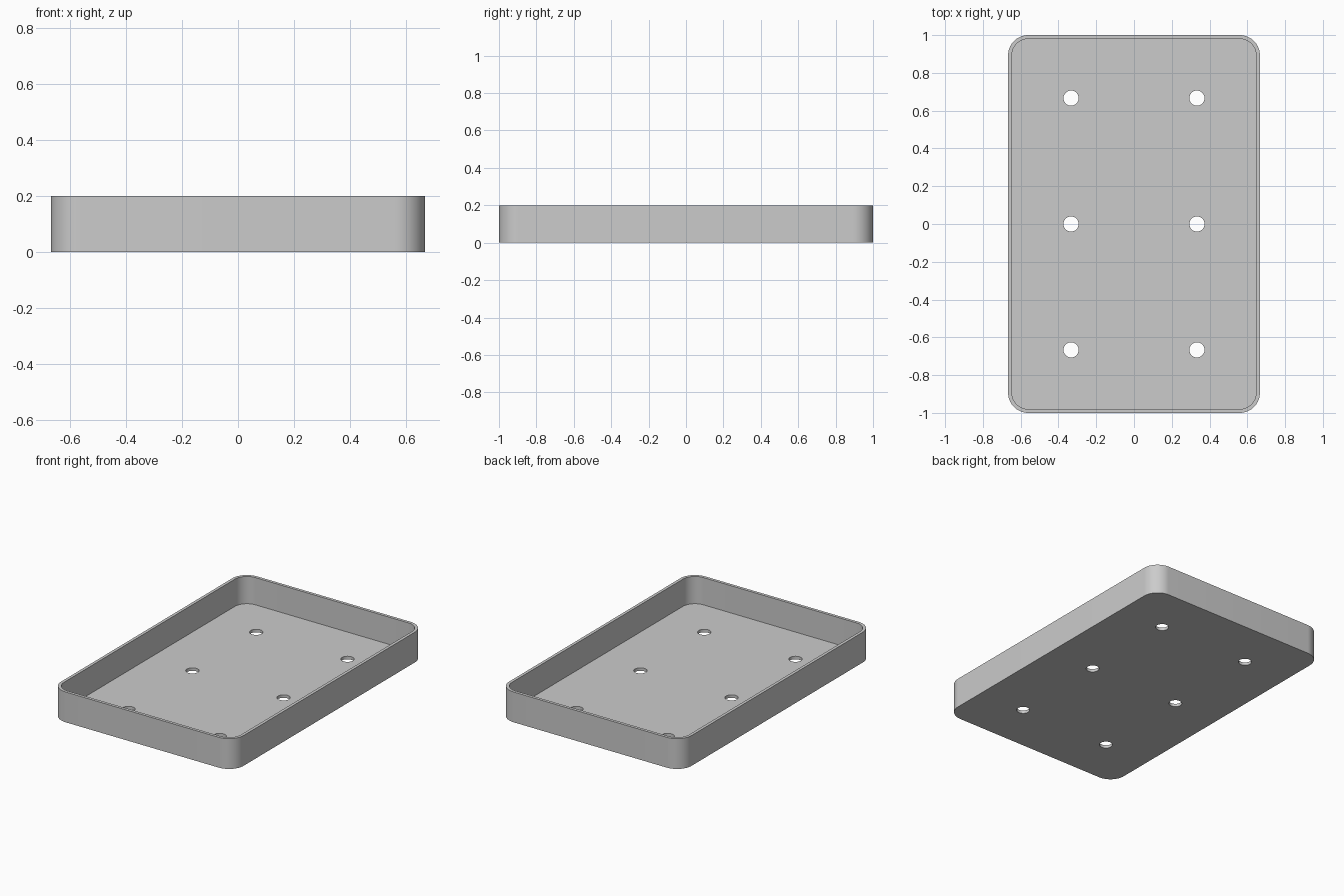
import bpy
import bmesh
from math import cos, sin, pi, radians

if "Cube" in bpy.data.objects:
    bpy.data.objects.remove(bpy.data.objects["Cube"], do_unlink=True)

HALF_X, HALF_Y, HEIGHT = 0.6667, 1.0, 0.2
WALL, FLOOR, CORNER = 0.02, 0.02, 0.107
HOLE_RADIUS, HOLE_X, HOLE_Y = 0.04, 0.3333, 0.6667
CORNER_STEPS = 16

grey = bpy.data.materials.new("plain_grey")
grey.use_nodes = True
grey.diffuse_color = (0.6, 0.6, 0.6, 1)
grey.node_tree.nodes["Principled BSDF"].inputs["Base Color"].default_value = (0.6, 0.6, 0.6, 1)


def rounded_outline(hx, hy, radius):
    """Anticlockwise rectangle with round corners."""
    points = []
    for i, (sx, sy) in enumerate([(1, 1), (-1, 1), (-1, -1), (1, -1)]):
        for k in range(CORNER_STEPS + 1):
            a = (i + k / CORNER_STEPS) * pi / 2
            points.append((sx * (hx - radius) + radius * cos(a),
                           sy * (hy - radius) + radius * sin(a)))
    return points


def circle_outline(cx, cy, radius, sides=40):
    return [(cx + radius * cos(2 * pi * k / sides), cy + radius * sin(2 * pi * k / sides))
            for k in range(sides)]


def prism(name, outlines, bottom, top):
    """Extrude closed outlines upward into solid prisms."""
    bm = bmesh.new()
    for outline in outlines:
        low = [bm.verts.new((x, y, bottom)) for x, y in outline]
        high = [bm.verts.new((x, y, top)) for x, y in outline]
        bm.faces.new(low[::-1])
        bm.faces.new(high)
        for i in range(len(low)):
            j = (i + 1) % len(low)
            bm.faces.new((low[i], low[j], high[j], high[i]))
    mesh = bpy.data.meshes.new(name)
    bm.to_mesh(mesh)
    bm.free()
    mesh.materials.append(grey)
    obj = bpy.data.objects.new(name, mesh)
    bpy.context.collection.objects.link(obj)
    return obj


# Tray body, with cutters for the hollow and the drain holes
tray = prism("tray", [rounded_outline(HALF_X, HALF_Y, CORNER)], 0, HEIGHT)
hollow = prism("hollow_cutter",
               [rounded_outline(HALF_X - WALL, HALF_Y - WALL, CORNER - WALL)],
               FLOOR, HEIGHT + 0.1)
holes = prism("drain_hole_cutter",
              [circle_outline(x, y, HOLE_RADIUS)
               for x in (-HOLE_X, HOLE_X) for y in (-HOLE_Y, 0, HOLE_Y)],
              -0.1, HEIGHT / 2)

bpy.ops.object.select_all(action="DESELECT")
tray.select_set(True)
bpy.context.view_layer.objects.active = tray
for cutter in (hollow, holes):
    cutter.hide_render = True
    cut = tray.modifiers.new(cutter.name, "BOOLEAN")
    cut.operation = "DIFFERENCE"
    cut.solver = "EXACT"
    cut.object = cutter
    bpy.ops.object.modifier_apply(modifier=cut.name)
    bpy.data.objects.remove(cutter, do_unlink=True)

# Smooth round corners and holes, crisp rims
bpy.ops.object.shade_smooth_by_angle(angle=radians(30))
